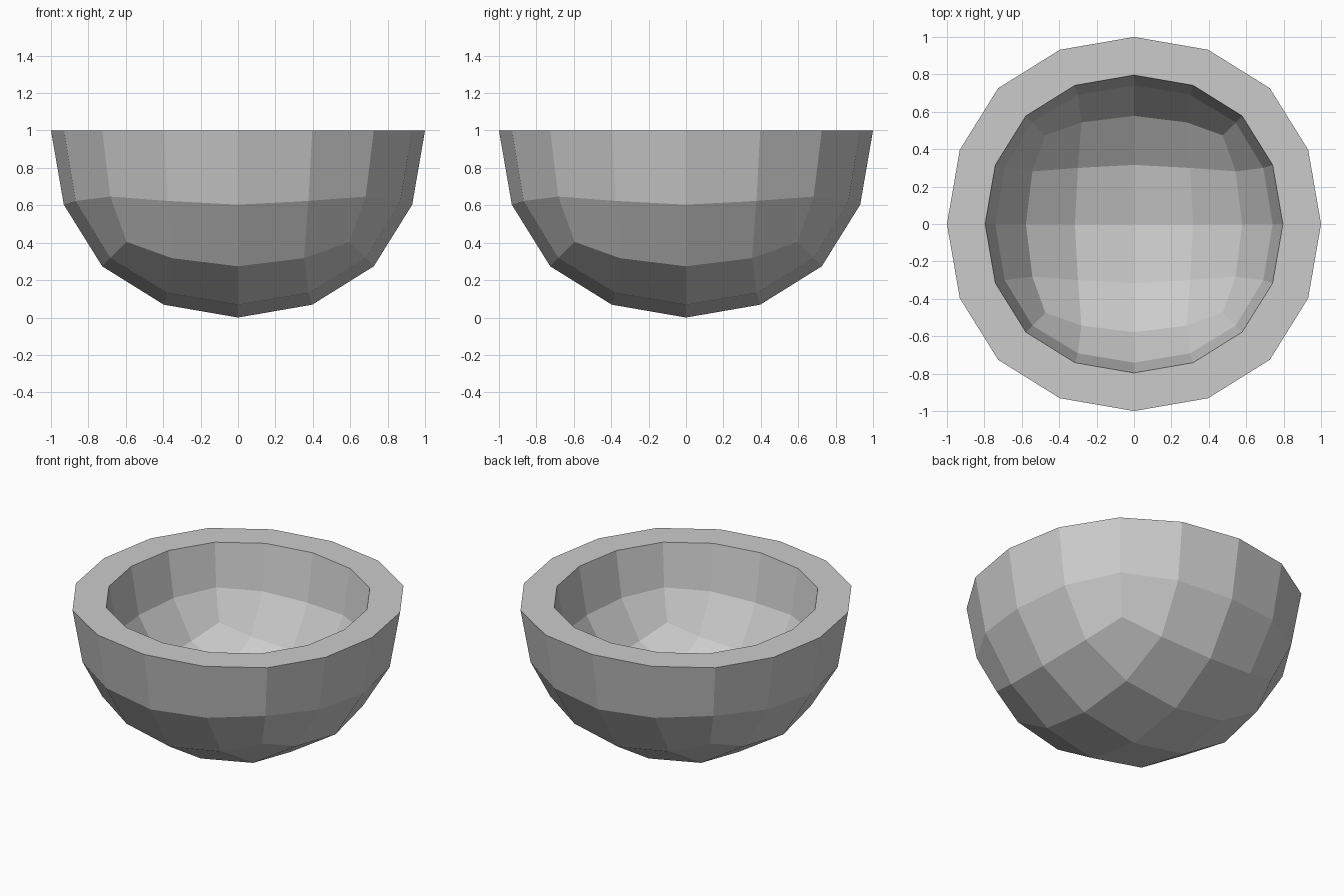
import bpy, bmesh
from mathutils import Vector

if "Cube" in bpy.data.objects:
    bpy.data.objects.remove(bpy.data.objects["Cube"])

# Round cube: a cube smoothed to a 4x4-per-side quad sphere
bpy.ops.mesh.primitive_cube_add(size=2)
bowl = bpy.context.object
bowl.name = "bowl"
sub = bowl.modifiers.new("round", 'SUBSURF')
sub.levels = 2
sub.use_limit_surface = True
bpy.ops.object.modifier_apply(modifier=sub.name)

bm = bmesh.new()
bm.from_mesh(bowl.data)

# Outer shell: lower half, scaled to radius 1
radius = max(v.co.x for v in bm.verts)
bmesh.ops.scale(bm, vec=Vector((1, 1, 1)) / radius, verts=bm.verts)
bmesh.ops.delete(bm, geom=[v for v in bm.verts if v.co.z > 0.01], context='VERTS')

# Inner shell: smaller copy facing inwards
dup = bmesh.ops.duplicate(bm, geom=bm.verts[:] + bm.edges[:] + bm.faces[:])["geom"]
bmesh.ops.scale(bm, vec=(0.796,) * 3,
                verts=[g for g in dup if isinstance(g, bmesh.types.BMVert)])
bmesh.ops.reverse_faces(bm, faces=[g for g in dup if isinstance(g, bmesh.types.BMFace)])

# Flat rim joining the two shells
bmesh.ops.bridge_loops(bm, edges=[e for e in bm.edges if e.is_boundary])
bmesh.ops.recalc_face_normals(bm, faces=bm.faces)
bmesh.ops.translate(bm, vec=(0, 0, 1), verts=bm.verts)
for f in bm.faces:
    f.smooth = False
bm.to_mesh(bowl.data)
bm.free()
